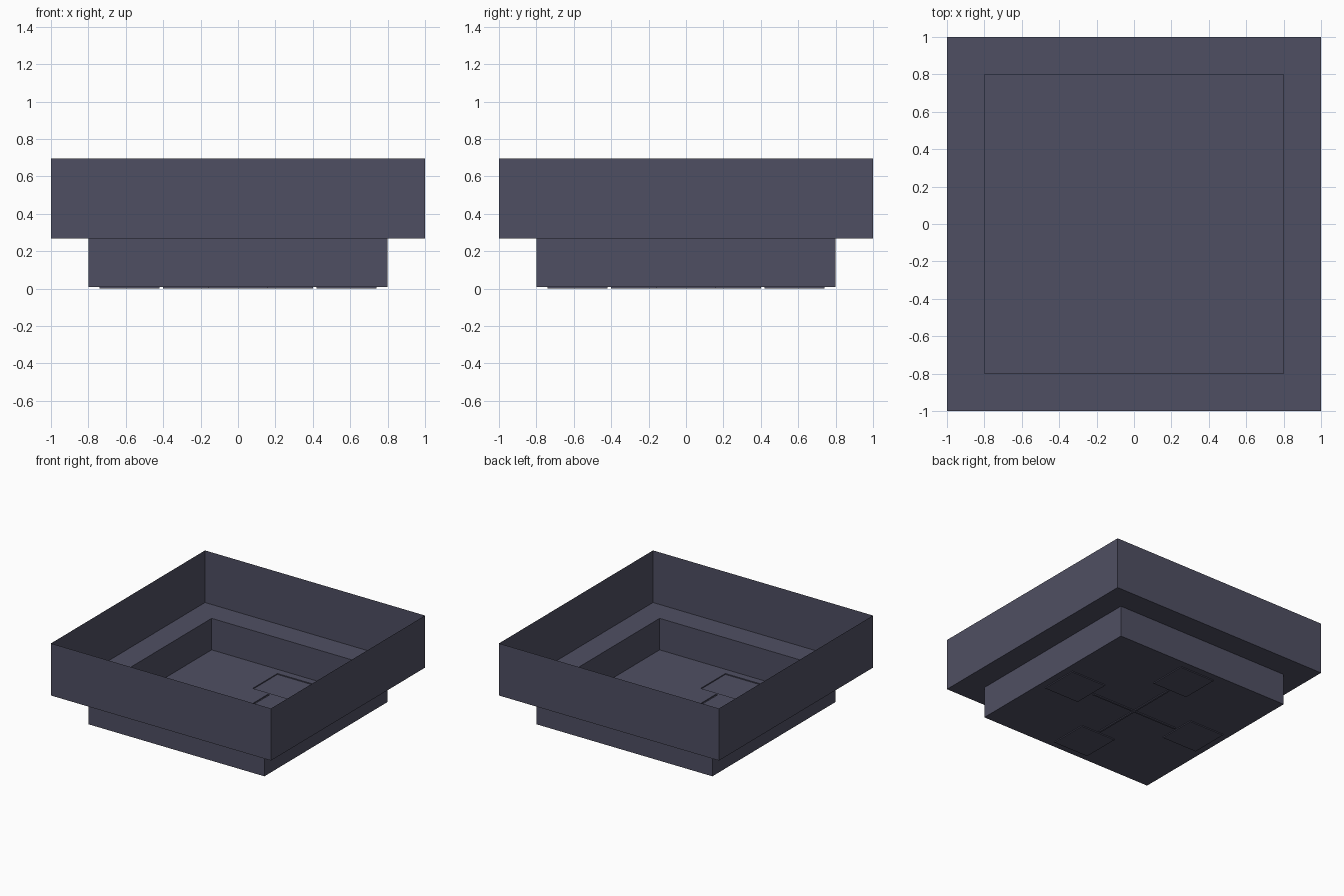
import bpy
import bmesh
from mathutils import Vector

cube = bpy.data.objects.get("Cube")
if cube:
    bpy.data.objects.remove(cube, do_unlink=True)

# Main sizes
OUTER, INNER = 1.0, 0.8
FLOOR_Z, LEDGE_Z, RIM_Z = 0.008, 0.267, 0.695

slate = bpy.data.materials.new("slate_blue_grey")
slate.use_nodes = True
colour = (0.078, 0.078, 0.123, 1)
slate.diffuse_color = colour
slate.node_tree.nodes["Principled BSDF"].inputs["Base Color"].default_value = colour


def finish(bm, name):
    bmesh.ops.recalc_face_normals(bm, faces=bm.faces[:])
    mesh = bpy.data.meshes.new(name)
    bm.to_mesh(mesh)
    bm.free()
    mesh.materials.append(slate)
    obj = bpy.data.objects.new(name, mesh)
    bpy.context.collection.objects.link(obj)


def square(bm, half, z):
    corners = ((-1, -1), (1, -1), (1, 1), (-1, 1))
    return [bm.verts.new((half * x, half * y, z)) for x, y in corners]


# Stepped shell: lower wall, ledge and upper wall, open at the top
bm = bmesh.new()
profile = ((INNER, FLOOR_Z), (INNER, LEDGE_Z), (OUTER, LEDGE_Z), (OUTER, RIM_Z))
rings = [square(bm, half, z) for half, z in profile]
for low, high in zip(rings, rings[1:]):
    for i in range(4):
        j = (i + 1) % 4
        bm.faces.new((low[i], low[j], high[j], high[i]))
finish(bm, "stepped_shell")

# Floor with four pressed square feet and a narrow pressed cross
PAD_IN, PAD_OUT, PAD_HALF = 0.42, 0.74, 0.16
BAR_END, BAR_HALF = 0.4, 0.008
bm = bmesh.new()
bm.faces.new(square(bm, INNER, FLOOR_Z))
for axis in (Vector((1, 0, 0)), Vector((0, 1, 0))):
    for cut in (PAD_IN, PAD_OUT, PAD_HALF, BAR_END, BAR_HALF):
        for side in (-1, 1):
            bmesh.ops.bisect_plane(bm, geom=bm.verts[:] + bm.edges[:] + bm.faces[:],
                                   plane_co=axis * cut * side, plane_no=axis)


def pressed(face):
    c = face.calc_center_median()
    near, far = sorted((abs(c.x), abs(c.y)))
    foot = near < PAD_HALF and PAD_IN < far < PAD_OUT
    bar = near < BAR_HALF and far < BAR_END
    return foot or bar


# Push the pressed areas down to the ground
region = [f for f in bm.faces if pressed(f)]
result = bmesh.ops.extrude_face_region(bm, geom=region)
moved = [v for v in result["geom"] if isinstance(v, bmesh.types.BMVert)]
bmesh.ops.translate(bm, verts=moved, vec=(0, 0, -FLOOR_Z))
leftover = [f for f in region if f.is_valid]
if leftover:
    bmesh.ops.delete(bm, geom=leftover, context='FACES')
finish(bm, "pressed_floor")
